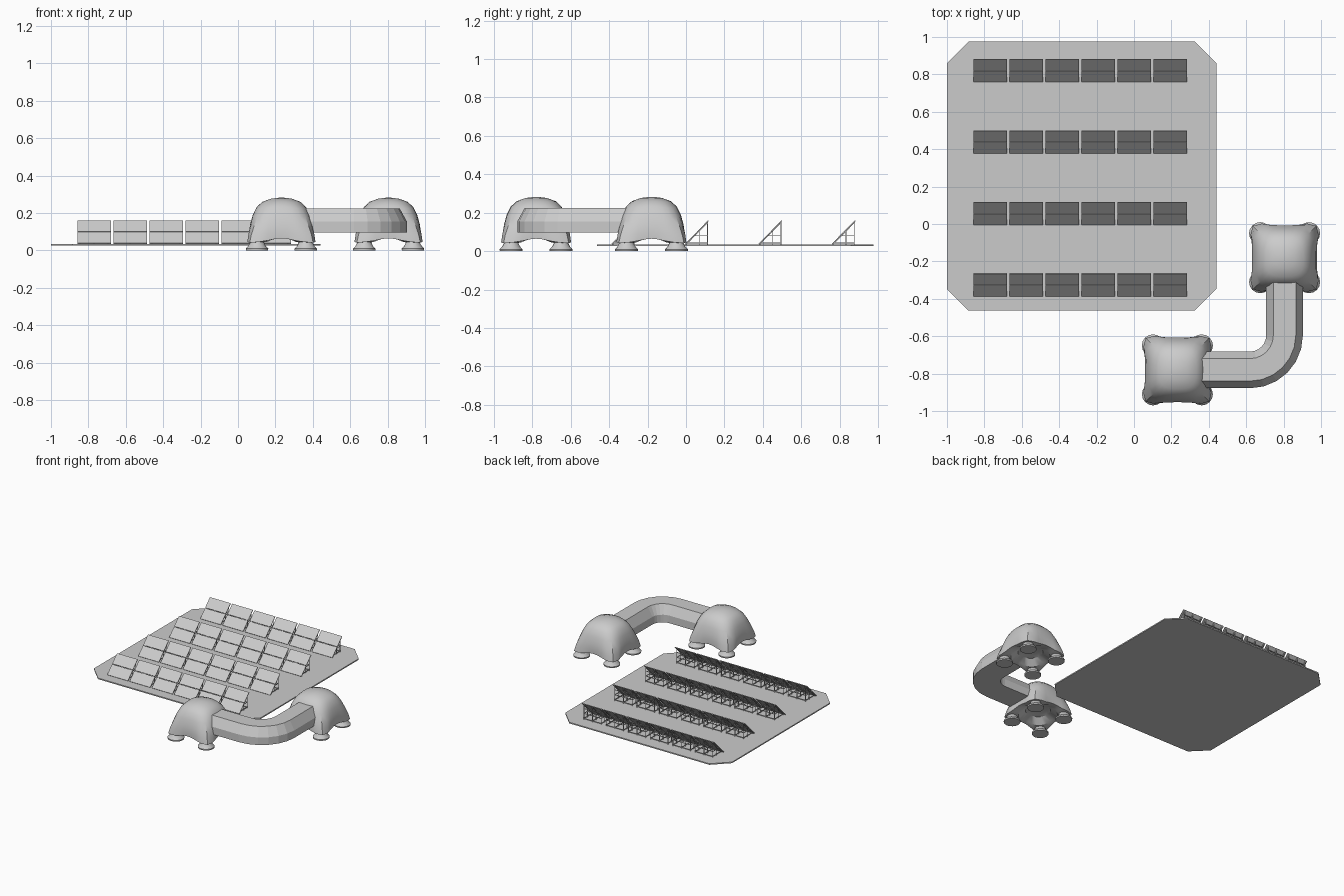
import bpy, bmesh, math
from mathutils import Vector

if "Cube" in bpy.data.objects:
    bpy.data.objects.remove(bpy.data.objects["Cube"])


def finish(bm, name, smooth=False):
    bmesh.ops.recalc_face_normals(bm, faces=bm.faces)
    me = bpy.data.meshes.new(name)
    bm.to_mesh(me)
    bm.free()
    ob = bpy.data.objects.new(name, me)
    bpy.context.collection.objects.link(ob)
    if smooth:
        bpy.ops.object.select_all(action='DESELECT')
        ob.select_set(True)
        bpy.context.view_layer.objects.active = ob
        bpy.ops.object.shade_smooth_by_angle(angle=math.radians(30))
    return ob


def loft(bm, rings, caps=True):
    loops = [[bm.verts.new(p) for p in r] for r in rings]
    n = len(loops[0])
    for a, b in zip(loops, loops[1:]):
        for i in range(n):
            j = (i + 1) % n
            bm.faces.new((a[i], a[j], b[j], b[i]))
    if caps:
        bm.faces.new(loops[0])
        bm.faces.new(loops[-1])
    return loops


def bar(bm, p, q, w, t):
    # box from p to q lying in a yz or x direction; w along side, t along the third axis
    p, q = Vector(p), Vector(q)
    d = (q - p).normalized()
    side = Vector((0, 1, 0)) if abs(d.x) > 0.9 else Vector((1, 0, 0))
    up = d.cross(side)
    prof = [side * sx * w / 2 + up * sy * t / 2
            for sx, sy in ((-1, -1), (1, -1), (1, 1), (-1, 1))]
    loft(bm, [[p + o for o in prof], [q + o for o in prof]])


# octagonal ground pad
bm = bmesh.new()
x0, x1, y0, y1, c = -1.0, 0.44, -0.463, 0.975, 0.115
pts = [(x0 + c, y0), (x1 - c, y0), (x1, y0 + c), (x1, y1 - c),
       (x1 - c, y1), (x0 + c, y1), (x0, y1 - c), (x0, y0 + c)]
loft(bm, [[(x, y, z) for x, y in pts] for z in (0.026, 0.035)])
finish(bm, "solar_pad")

# tilted solar panels and their support frames
panels, frames = bmesh.new(), bmesh.new()
W, D, ZB, ZT = 0.178, 0.12, 0.037, 0.159
for row in range(4):
    y = -0.385 + row * 0.382
    for col in range(6):
        x = -0.769 + col * 0.1925
        at = lambda f: (x, y + D * f, ZB + (ZT - ZB) * f)
        bar(panels, at(0), at(0.49), W, 0.005)
        bar(panels, at(0.51), at(1), W, 0.005)
        for sx in (-0.075, 0, 0.075):
            px = x + sx
            bar(frames, (px, y + 0.002, 0.034), (px, y + 0.117, 0.152), 0.005, 0.005)
            for f in (0.6, 0.96):
                bar(frames, (px, y + D * f, 0.034), (px, y + D * f, ZB + (ZT - ZB) * f), 0.004, 0.004)
            for f in (0.05, 0.36):
                z = ZB + (ZT - ZB) * f
                bar(frames, (px, y + D * f, z), (px, y + D * 0.96, z), 0.004, 0.004)
        for f, z in ((0.96, 0.042), (0.96, 0.081), (0.6, 0.081), (0.96, 0.12)):
            bar(frames, (x - 0.077, y + D * f, z), (x + 0.077, y + D * f, z), 0.004, 0.004)
finish(panels, "solar_panels")
finish(frames, "panel_supports")

# domed modules: rounded-square shells pulled down into four corner legs
N = 32
# z at side, z at corner, half width, squareness, corner bulge
SHELL = [(0.282, 0.282, 0.015, 2, 0), (0.277, 0.276, 0.055, 2.6, 0),
         (0.260, 0.257, 0.102, 3, 0), (0.232, 0.225, 0.132, 3.5, 0),
         (0.190, 0.180, 0.153, 4, 0), (0.140, 0.130, 0.167, 4.5, 0.004),
         (0.098, 0.085, 0.173, 5, 0.014), (0.065, 0.042, 0.172, 5, 0.028),
         (0.070, 0.042, 0.140, 2, 0), (0.090, 0.085, 0.090, 2, 0)]
FOOT = [(0.0, 0.059), (0.010, 0.060), (0.022, 0.048), (0.048, 0.034), (0.06, 0.03)]


def ring_xy(cx, cy, r, z, n=16):
    return [(cx + r * math.cos(2 * math.pi * i / n),
             cy + r * math.sin(2 * math.pi * i / n), z) for i in range(n)]


for label, cx, cy in (("rear", 0.805, -0.18), ("front", 0.232, -0.78)):
    bm = bmesh.new()
    rings = []
    for zs, zc, a, p, b in SHELL:
        ring = []
        for i in range(N):
            t = 2 * math.pi * i / N
            co, si = math.cos(t), math.sin(t)
            k = math.sin(2 * t) ** 2
            r = a / (abs(co) ** p + abs(si) ** p) ** (1 / p) + b * k ** 3
            ring.append((cx + r * co, cy + r * si, zs + (zc - zs) * k))
        rings.append(ring)
    loft(bm, rings)
    finish(bm, label + "_dome", True)
    bm = bmesh.new()
    for sx in (-1, 1):
        for sy in (-1, 1):
            loft(bm, [ring_xy(cx + sx * 0.13, cy + sy * 0.13, r, z) for z, r in FOOT])
    finish(bm, label + "_dome_feet", True)

# connecting corridor swept along a straight - bend - straight path
SECTION = [(-0.098, 0.096), (0.098, 0.096), (0.098, 0.155),
           (0.06, 0.224), (-0.06, 0.224), (-0.098, 0.155)]
bx, by, R, STEPS = 0.62, -0.595, 0.185, 6
path = [(0.36, by - R, -math.pi / 2)]
for i in range(STEPS + 1):
    a = -math.pi / 2 * (1 - i / STEPS)
    path.append((bx + R * math.cos(a), by + R * math.sin(a), a))
path.append((bx + R, -0.31, 0))
bm = bmesh.new()
loft(bm, [[(x + o * math.cos(a), y + o * math.sin(a), z) for o, z in SECTION]
          for x, y, a in path])
finish(bm, "corridor")
